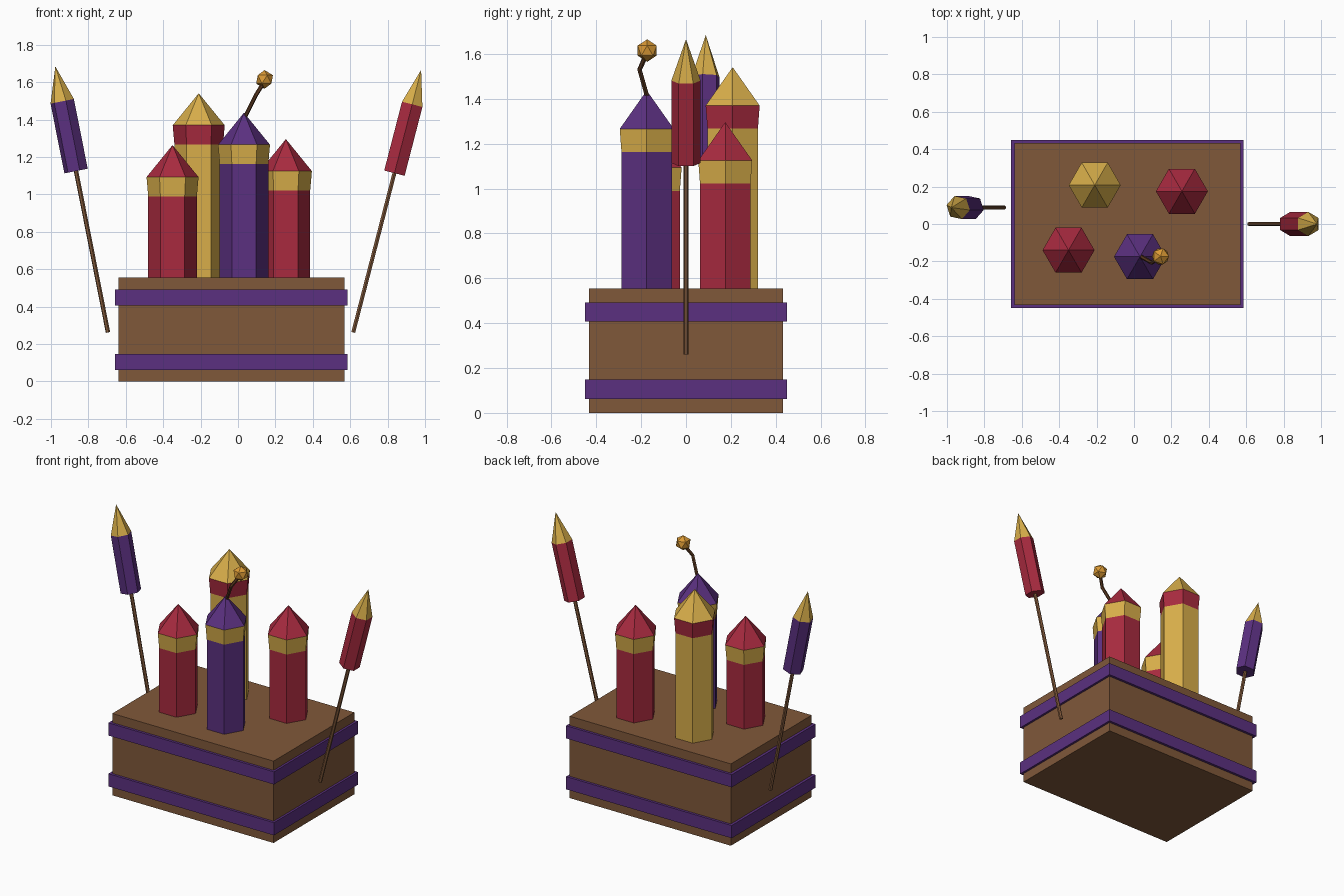
import bpy, bmesh, math
from mathutils import Vector

if "Cube" in bpy.data.objects:
    bpy.data.objects.remove(bpy.data.objects["Cube"])


def material(name, hex_code):
    srgb = [int(hex_code[i:i + 2], 16) / 255 for i in (0, 2, 4)]
    m = bpy.data.materials.new(name)
    m.diffuse_color = [((c + 0.055) / 1.055) ** 2.4 for c in srgb] + [1]
    m.use_nodes = True
    m.node_tree.nodes["Principled BSDF"].inputs["Base Color"].default_value = m.diffuse_color
    return m


RED = material("red", "A82A3F")
PURPLE = material("purple", "5B3080")
GOLD = material("gold", "D8AE4A")
BROWN = material("brown", "80583A")
DARK = material("dark_brown", "5A3820")
ORANGE = material("orange", "DB9A35")


def finish(name, bm, mats, loc=(0, 0, 0), tilt=0):
    bmesh.ops.recalc_face_normals(bm, faces=bm.faces)
    me = bpy.data.meshes.new(name)
    bm.to_mesh(me)
    bm.free()
    for m in mats:
        me.materials.append(m)
    ob = bpy.data.objects.new(name, me)
    ob.location = loc
    ob.rotation_euler = (0, tilt, 0)
    bpy.context.collection.objects.link(ob)
    return ob


def box(name, x0, x1, y, z0, z1, mat):
    bm = bmesh.new()
    bmesh.ops.create_cube(bm, size=1)
    bmesh.ops.scale(bm, vec=(x1 - x0, 2 * y, z1 - z0), verts=bm.verts)
    return finish(name, bm, [mat], ((x0 + x1) / 2, 0, (z0 + z1) / 2))


def lathe(name, profile, mats, loc, tilt=0, phase=0, sides=6):
    """Faceted turned solid; profile is (radius, z), one material per segment."""
    bm = bmesh.new()
    rings = []
    for r, z in profile:
        n = sides if r > 0 else 1
        angles = [math.radians(phase) + 2 * math.pi * i / sides for i in range(n)]
        rings.append([bm.verts.new((r * math.cos(a), r * math.sin(a), z)) for a in angles])
    bm.faces.new(rings[0])
    if len(rings[-1]) > 1:
        bm.faces.new(rings[-1]).material_index = len(mats) - 1
    for k, (lo, hi) in enumerate(zip(rings, rings[1:])):
        for i in range(sides):
            j = (i + 1) % sides
            top = [hi[j], hi[i]] if len(hi) > 1 else [hi[0]]
            bm.faces.new([lo[i], lo[j]] + top).material_index = k
    return finish(name, bm, mats, loc, tilt)


# Crate with two wrap-around bands
box("crate", -0.64, 0.57, 0.433, 0, 0.555, BROWN)
box("lower_band", -0.658, 0.585, 0.45, 0.062, 0.148, PURPLE)
box("upper_band", -0.658, 0.585, 0.45, 0.407, 0.493, PURPLE)

# Firework tubes: body, flared collar, pointed cap
tubes = [
    ("front_left_tube", -0.35, -0.14, 0.99, RED, GOLD, RED),
    ("back_left_tube", -0.21, 0.208, 1.267, GOLD, RED, GOLD),
    ("fuse_tube", 0.032, -0.175, 1.163, PURPLE, GOLD, PURPLE),
    ("back_right_tube", 0.256, 0.175, 1.022, RED, GOLD, RED),
]
for name, x, y, z, *mats in tubes:
    lathe(name, [(0.13, 0.55), (0.13, z), (0.139, z + 0.103), (0, z + 0.274)], mats, (x, y, 0))

# Rockets on tilted sticks
for side, loc, tilt, phase, mat in [
    ("left", (-0.695, 0.088, 0.262), -11.2, -12, PURPLE),
    ("right", (0.616, 0, 0.262), 14.5, 30, RED),
]:
    t = math.radians(tilt)
    lathe(side + "_stick", [(0.012, 0), (0.012, 0.9)], [BROWN], loc, t, phase)
    lathe(side + "_rocket", [(0.065, 0.88), (0.065, 1.26), (0, 1.45)], [mat, GOLD], loc, t, phase)

# Bent fuse
path = [(0.035, -0.173, 1.41), (0.095, -0.207, 1.53), (0.142, -0.174, 1.605)]
curve = bpy.data.curves.new("fuse", "CURVE")
curve.dimensions = "3D"
curve.bevel_depth = 0.011
curve.bevel_resolution = 1
curve.use_fill_caps = True
spline = curve.splines.new("POLY")
spline.points.add(len(path) - 1)
for p, co in zip(spline.points, path):
    p.co = (*co, 1)
spline.use_smooth = False
curve.materials.append(DARK)
bpy.context.collection.objects.link(bpy.data.objects.new("fuse", curve))

# Spark at the fuse tip
bm = bmesh.new()
bmesh.ops.create_icosphere(bm, subdivisions=1, radius=0.05)
finish("spark", bm, [ORANGE], Vector((0.142, -0.173, 1.615)))
